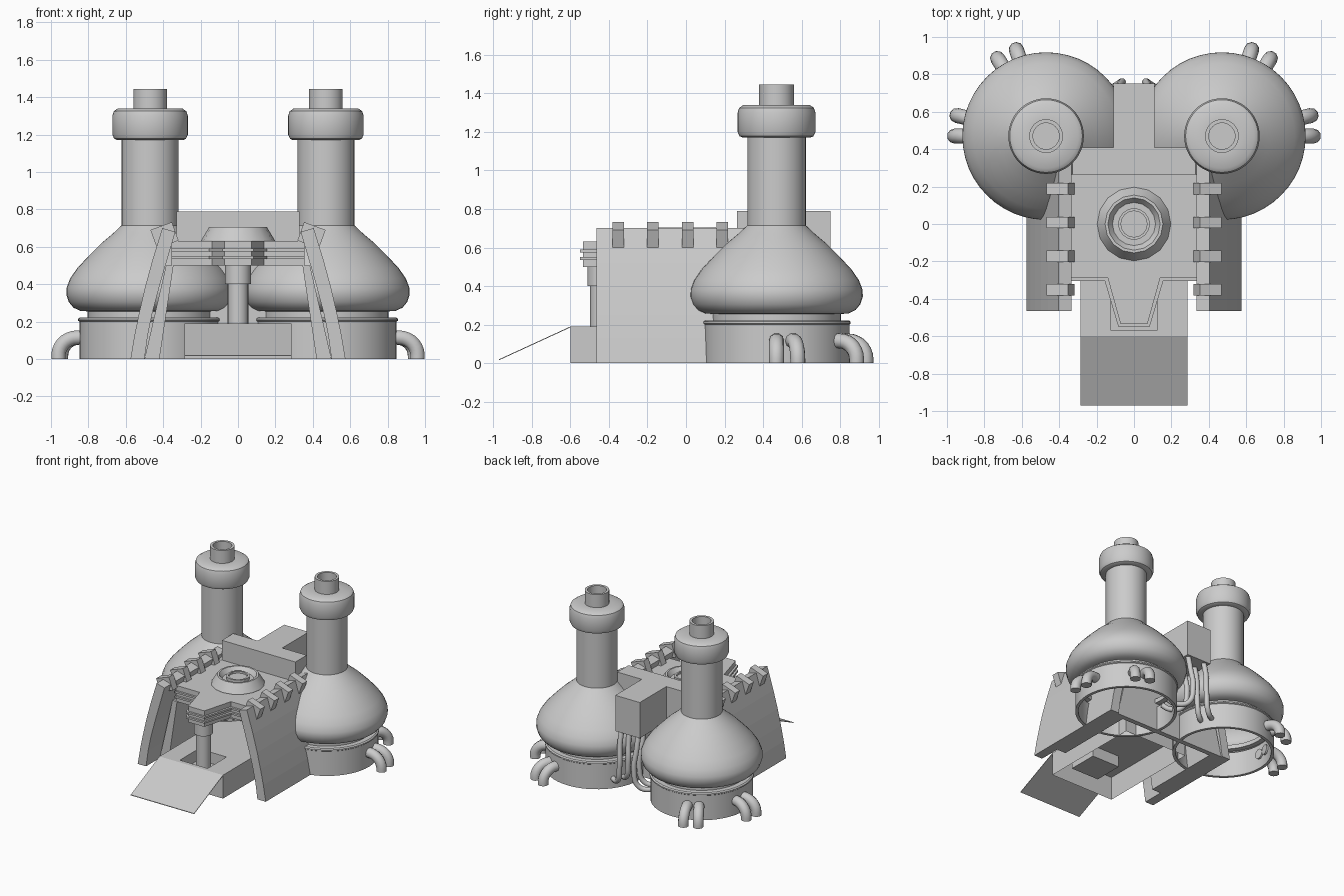
import bpy, bmesh, math
from mathutils import Vector, Matrix

if "Cube" in bpy.data.objects:
    bpy.data.objects.remove(bpy.data.objects["Cube"])


def finish(name, bm, smooth=None, recalc=True):
    if recalc:
        bmesh.ops.recalc_face_normals(bm, faces=bm.faces[:])
    me = bpy.data.meshes.new(name)
    bm.to_mesh(me)
    bm.free()
    ob = bpy.data.objects.new(name, me)
    bpy.context.collection.objects.link(ob)
    if smooth:
        bpy.ops.object.select_all(action='DESELECT')
        ob.select_set(True)
        bpy.context.view_layer.objects.active = ob
        bpy.ops.object.shade_smooth_by_angle(angle=math.radians(smooth))
    return ob


def prism(name, pts, lo, hi, plane='XY'):
    """Extrude a 2D outline along z (XY) or along y (XZ)."""
    bm = bmesh.new()
    put = (lambda p, h: (p[0], p[1], h)) if plane == 'XY' else (lambda p, h: (p[0], h, p[1]))
    a = [bm.verts.new(put(p, lo)) for p in pts]
    b = [bm.verts.new(put(p, hi)) for p in pts]
    bm.faces.new(a)
    bm.faces.new(b)
    n = len(pts)
    for i in range(n):
        j = (i + 1) % n
        bm.faces.new((a[i], a[j], b[j], b[i]))
    return finish(name, bm)


def box(name, x0, x1, y0, y1, z0, z1):
    return prism(name, [(x0, y0), (x1, y0), (x1, y1), (x0, y1)], z0, z1)


def lathe(name, prof, centre, seg=48, smooth=35):
    """Spin an (r, z) profile around a vertical axis."""
    bm = bmesh.new()
    vs = [bm.verts.new((r, 0, z)) for r, z in prof]
    es = [bm.edges.new(e) for e in zip(vs, vs[1:])]
    bmesh.ops.spin(bm, geom=vs + es, cent=(0, 0, 0), axis=(0, 0, 1),
                   angle=2 * math.pi, steps=seg, use_duplicate=False)
    bmesh.ops.remove_doubles(bm, verts=bm.verts[:], dist=1e-5)
    bmesh.ops.translate(bm, verts=bm.verts[:], vec=(centre[0], centre[1], 0))
    return finish(name, bm, smooth)


def tube(name, pts, r, smooth_path=False):
    cu = bpy.data.curves.new(name, 'CURVE')
    cu.dimensions = '3D'
    cu.bevel_depth = r
    cu.bevel_resolution = 3
    cu.use_fill_caps = True
    sp = cu.splines.new('BEZIER' if smooth_path else 'POLY')
    if smooth_path:
        sp.bezier_points.add(len(pts) - 1)
        for bp, p in zip(sp.bezier_points, pts):
            bp.co = p
            bp.handle_left_type = bp.handle_right_type = 'AUTO'
        sp.resolution_u = 8
    else:
        sp.points.add(len(pts) - 1)
        for q, p in zip(sp.points, pts):
            q.co = (*p, 1)
    sp.use_smooth = True
    ob = bpy.data.objects.new(name, cu)
    bpy.context.collection.objects.link(ob)
    bpy.ops.object.select_all(action='DESELECT')
    ob.select_set(True)
    bpy.context.view_layer.objects.active = ob
    bpy.ops.object.convert(target='MESH')
    bpy.ops.object.shade_smooth_by_angle(angle=math.radians(50))


base = [(.355, .2), (.355, 0), (.378, 0), (.378, .2), (.385, .205), (.385, .215), (.375, .222), (.335, .222),
        (.335, .255)]
bulb = [(.335, .255), (.375, .258), (.41, .275), (.435, .305), (.448, .345), (.447, .38), (.428, .43),
        (.39, .485), (.33, .55), (.26, .62), (.2, .67), (.152, .715), (.152, 1.18)]
cap = [(.14, 1.17), (.175, 1.17), (.192, 1.178), (.202, 1.2), (.202, 1.3), (.194, 1.325), (.172, 1.34),
       (.09, 1.34), (.09, 1.445), (.07, 1.445), (.07, 1.3), (0, 1.3)]
wall_out = [(.575, 0), (.553, .13), (.528, .25), (.498, .38), (.46, .52), (.405, .7)]
wall_in = [(.335, .68), (.385, .51), (.425, .37), (.457, .25), (.482, .13), (.5, 0)]

for s, side in ((-1, 'left'), (1, 'right')):
    # Towers
    c = Vector((s * .47, .47, 0))
    lathe(side + '_tower_base', base, c)
    lathe(side + '_tower_bulb', bulb, c)
    lathe(side + '_tower_cap', cap, c)

    # Bent pipes around the tower base
    for k, deg in enumerate((0, 13, 58, 71)):
        d = Vector((s * math.cos(math.radians(deg)), math.sin(math.radians(deg)), 0))
        path = [(.34, .115), (.39, .115)]
        path += [(.39 + .1 * math.sin(t), .02 + .095 * math.cos(t))
                 for t in [math.pi / 2 * i / 7 for i in range(1, 8)]]
        path.append((.49, 0))
        tube(f'{side}_base_pipe_{k}', [c + d * r + Vector((0, 0, z)) for r, z in path], .04)

    # Hoses hanging from the rear duct
    for k, (x, y) in enumerate(((.075, .71), (.06, .62))):
        tube(f'{side}_hose_{k}', [(s * x, y, .53), (s * x, y + .03, .4), (s * (x - .01), y + .05, .22),
                                  (s * (x + .02), y + .03, .1), (s * (x + .1), y - .02, .08),
                                  (s * (x + .15), y - .05, .11)], .02, True)

    # Curved side wall with clamp blocks along its top
    prism(side + '_side_wall', [(s * x, z) for x, z in wall_out + wall_in], -.465, .42, 'XZ')
    for k, y in enumerate((-.352, -.172, .008, .188)):
        bm = bmesh.new()
        bmesh.ops.create_cube(bm, size=1)
        m = (Matrix.Translation((s * .393, y, .662)) @ Matrix.Rotation(s * math.radians(20), 4, 'Y')
             @ Matrix.Diagonal((.122, .06, .105, 1)))
        bmesh.ops.transform(bm, matrix=m, verts=bm.verts[:])
        finish(f'{side}_wall_clamp_{k}', bm)

    # Doorway jamb
    prism(side + '_doorway_jamb', [(s * .5, 0), (s * .385, .5), (s * .345, .5), (s * .42, 0)], -.29, .41, 'XZ')

# Inner back wall
prism('back_wall', [(-.43, 0), (.43, 0), (.35, .5), (-.35, .5)], .37, .41, 'XZ')


# Layered roof with a pointed nose
def roof_outline(o):
    right = [(.14 + o, -.29 - o), (.355, -.29 - o), (.355, .41)]
    return ([(-.072 - o * .7, -.535 - o), (.072 + o * .7, -.535 - o)] + right
            + [(-x, y) for x, y in reversed(right)])


prism('roof_slab', roof_outline(0), .5, .63)
prism('roof_trim_upper', roof_outline(.016), .575, .59)
prism('roof_trim_lower', roof_outline(.016), .535, .55)

# Roof hatch
lathe('roof_hatch', [(.197, .62), (.197, .635), (.155, .705), (.14, .705), (.115, .67), (.085, .67),
                     (.085, .695), (.07, .695), (.07, .68), (0, .68)], (0, 0), 16, 20)

# T-shaped rear duct
x, w = .33, .11
prism('rear_duct_crossbar', [(-x, .265), (x, .265), (x, .41), (-x, .41)], .6, .79)
box('rear_duct', -w, w, .41, .75, .5, .79)

# Porch platform: open shell with a sunken well for the pillar
bm = bmesh.new()
xs, ys = (-.285, -.125, .125, .285), (-.6, -.567, -.325, .25)
g = [[bm.verts.new((px, py, .19)) for px in xs] for py in ys]
for i in range(3):
    for j in range(3):
        bm.faces.new((g[i][j], g[i][j + 1], g[i + 1][j + 1], g[i + 1][j]))
bm.faces.ensure_lookup_table()
rim = [e for e in bm.edges if e.is_boundary]
well = bm.faces[4]
skirt = bmesh.ops.extrude_edge_only(bm, edges=rim)['geom']
for v in skirt:
    if isinstance(v, bmesh.types.BMVert):
        v.co.z = 0
pit = bmesh.ops.extrude_discrete_faces(bm, faces=[well])['faces'][0]
for v in pit.verts:
    v.co.z = .1
finish('porch_platform', bm)

# Entry ramp
prism('entry_ramp', [(-.285, -.6), (.285, -.6), (.285, -.97), (-.285, -.97)], .185, .19)
for v in bpy.data.objects['entry_ramp'].data.vertices:
    if v.co.y < -.9:
        v.co.z -= .17

# Pillar under the nose
lathe('porch_pillar', [(0, .1), (.055, .1), (.055, .4), (.069, .4), (.069, .5), (0, .5)], (0, -.443), 24)
